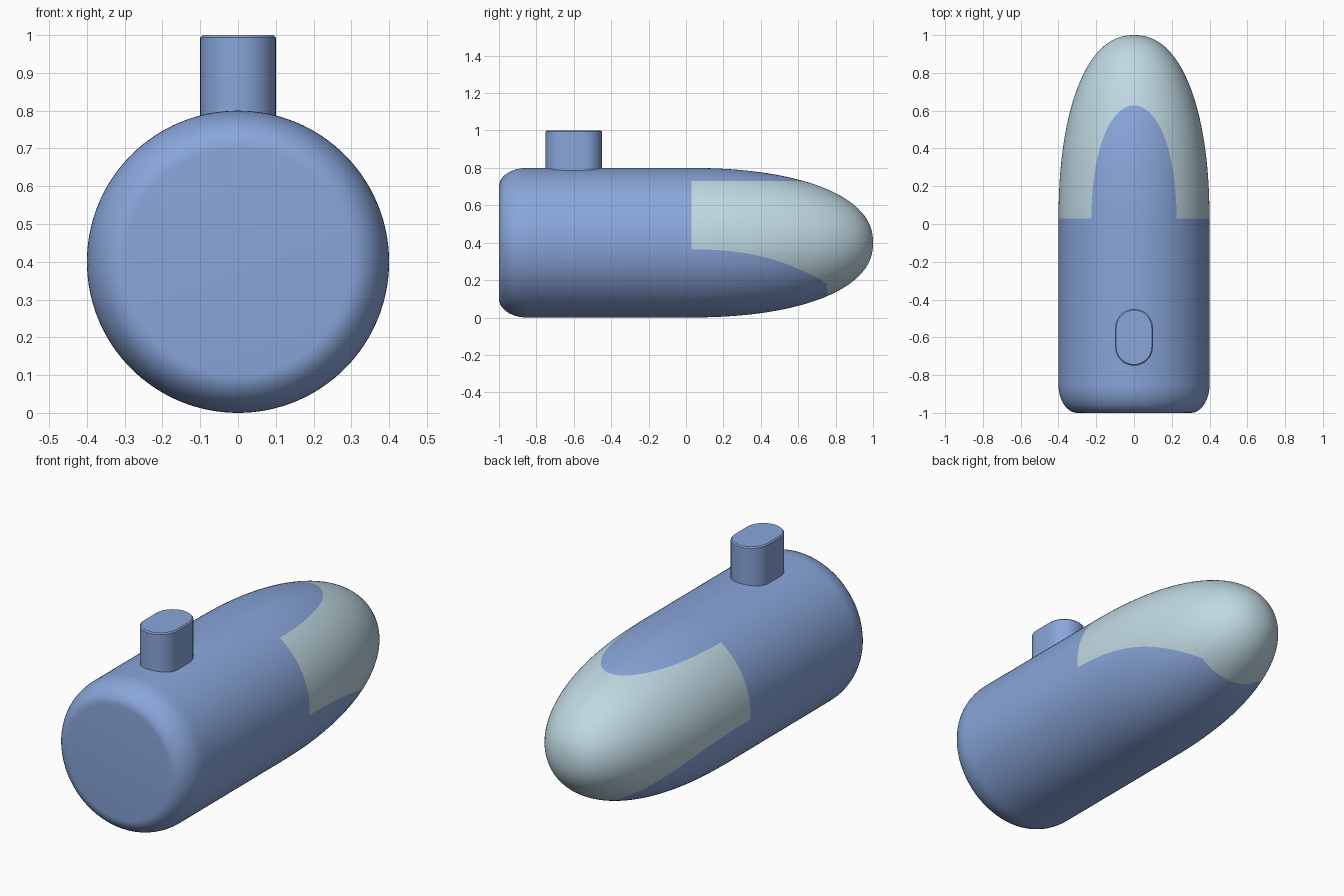
import bpy, bmesh
from math import sin, cos, pi, radians

cube = bpy.data.objects.get("Cube")
if cube:
    bpy.data.objects.remove(cube)

R, ZC, SEG = 0.4, 0.4, 128
GLASS_BACK, CHIN, BROW = 0.03, 0.755, 0.73


def material(name, rgb):
    m = bpy.data.materials.new(name)
    m.use_nodes = True
    m.diffuse_color = (*rgb, 1)
    m.node_tree.nodes["Principled BSDF"].inputs["Base Color"].default_value = (*rgb, 1)
    return m


blue = material("hull blue", (0.25, 0.38, 0.70))
pale = material("window pale blue", (0.52, 0.69, 0.76))


def finish(name, bm, mats):
    bmesh.ops.recalc_face_normals(bm, faces=bm.faces)
    me = bpy.data.meshes.new(name)
    bm.to_mesh(me)
    bm.free()
    for m in mats:
        me.materials.append(m)
    ob = bpy.data.objects.new(name, me)
    bpy.context.collection.objects.link(ob)
    bpy.ops.object.select_all(action='DESELECT')
    ob.select_set(True)
    bpy.context.view_layer.objects.active = ob
    bpy.ops.object.shade_smooth_by_angle(angle=radians(35))
    return ob


def cut(bm, f):
    """Split faces along the line where f changes sign."""
    val = {v: f(v.co) for v in bm.verts}
    on_line = {v for v in val if abs(val[v]) < 1e-5}
    for e in list(bm.edges):
        a, b = e.verts
        if a in on_line or b in on_line or val[a] * val[b] > 0:
            continue
        t = val[a] / (val[a] - val[b])
        on_line.add(bmesh.utils.edge_split(e, a, t)[1])
    for face in list(bm.faces):
        hits = [v for v in face.verts if v in on_line]
        if len(hits) == 2 and not bm.edges.get(hits):
            bmesh.utils.face_split(face, *hits)


# Rules that bound the window
def brow(p):
    return p.z - BROW


def back(p):
    return p.y - GLASS_BACK


def chin(p):
    return p.y - CHIN


def sill(p):
    return p.z - (0.365 - 0.185 * (max(p.y, 0) / CHIN) ** 2.5)


# Hull: rounded stern, straight barrel, blunt nose, revolved about y
profile = []
for i in range(13):
    a = i / 12 * pi / 2
    profile.append((-0.85 - 0.15 * cos(a), 0.3 + 0.1 * sin(a)))
for i in range(48):
    a = i / 48 * pi / 2
    profile.append((sin(a) ** (2 / 2.25), R * cos(a) ** (2 / 2.25)))

bm = bmesh.new()
rings = [[bm.verts.new((r * cos(2 * pi * k / SEG), y, ZC + r * sin(2 * pi * k / SEG)))
          for k in range(SEG)] for y, r in profile]
tip = bm.verts.new((0, 1, ZC))
for lo, hi in zip(rings, rings[1:]):
    for k in range(SEG):
        n = (k + 1) % SEG
        bm.faces.new((lo[k], lo[n], hi[n], hi[k]))
for k in range(SEG):
    bm.faces.new((rings[-1][k], rings[-1][(k + 1) % SEG], tip))
bm.faces.new(rings[0])
for rule in (back, chin, brow, sill):
    cut(bm, rule)
for face in bm.faces:
    c = face.calc_center_median()
    glass = back(c) > 0 and brow(c) < 0 and (chin(c) > 0 or sill(c) > 0)
    face.material_index = int(glass)
finish("hull", bm, (blue, pale))

# Tower: stadium-shaped post with a slightly eased top edge
bm = bmesh.new()
levels = [(0.6, 0.1), (0.994, 0.1), (1.0, 0.094)]
loops = []
for z, r in levels:
    loop = []
    for end in (0, 1):
        for i in range(25):
            a = pi * (end + i / 24)
            loop.append(bm.verts.new((r * cos(a), -0.6 + (-0.05 if end else 0.05) + r * sin(a), z)))
    loops.append(loop)
for lo, hi in zip(loops, loops[1:]):
    for k in range(len(lo)):
        n = (k + 1) % len(lo)
        bm.faces.new((lo[k], lo[n], hi[n], hi[k]))
bm.faces.new(loops[0])
bm.faces.new(loops[-1])
finish("tower", bm, (blue,))
